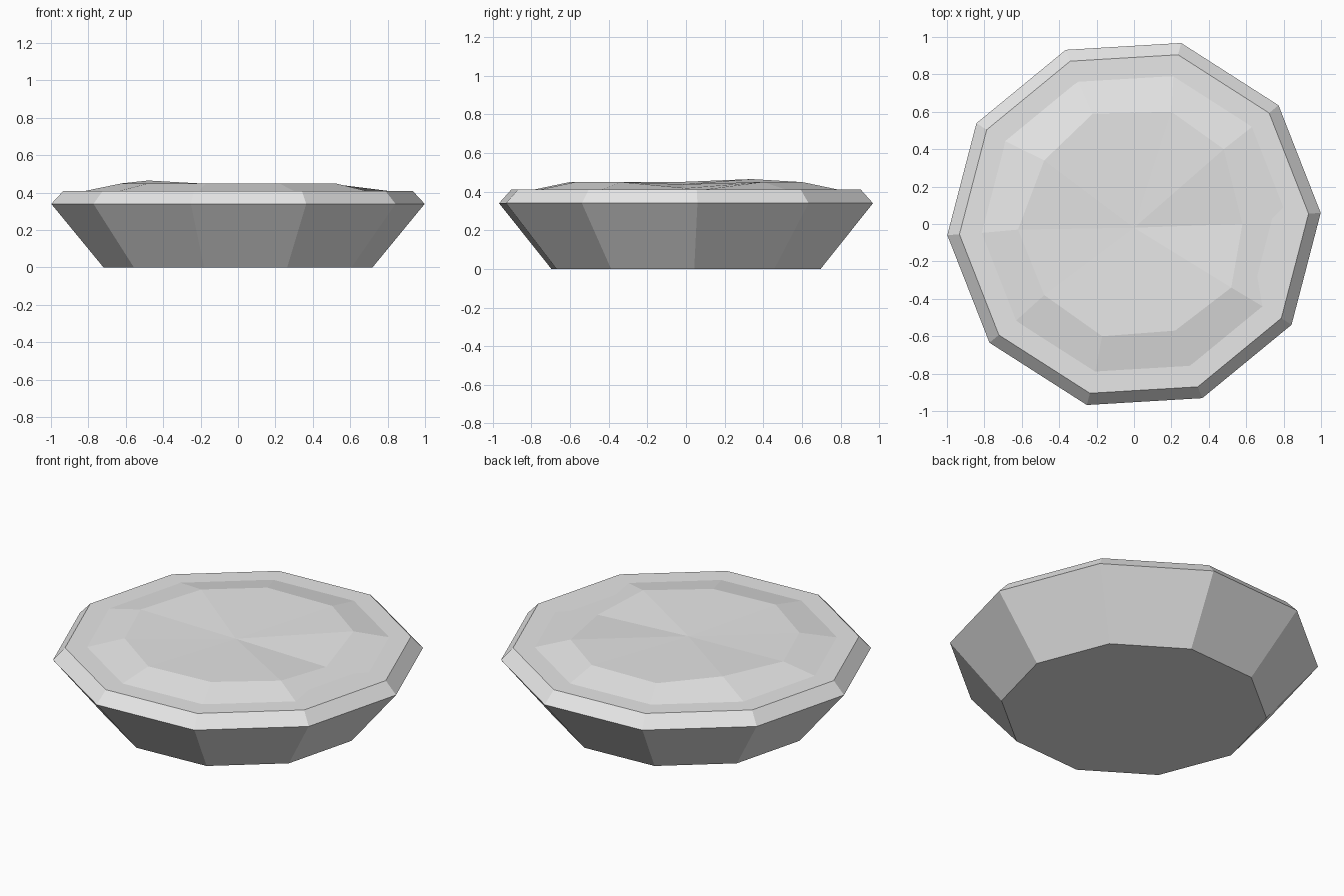
import bpy
import bmesh
from math import cos, sin, radians

cube = bpy.data.objects.get("Cube")
if cube:
    bpy.data.objects.remove(cube, do_unlink=True)

SIDES = 10
TURN = 3.4  # degrees, position of the first corner

stone = bpy.data.materials.new("pale_grey")
stone.use_nodes = True
GREY = (0.8, 0.8, 0.8, 1)
stone.diffuse_color = GREY
stone.node_tree.nodes["Principled BSDF"].inputs["Base Color"].default_value = GREY


def ring(bm, radius, z):
    angles = [radians(TURN + 360 * i / SIDES) for i in range(SIDES)]
    return [bm.verts.new((radius * cos(a), radius * sin(a), z)) for a in angles]


def bridge(bm, lower, upper):
    for i in range(SIDES):
        j = (i + 1) % SIDES
        bm.faces.new((lower[i], lower[j], upper[j], upper[i]))


def finish(bm, name):
    mesh = bpy.data.meshes.new(name)
    bm.to_mesh(mesh)
    bm.free()
    mesh.materials.append(stone)
    obj = bpy.data.objects.new(name, mesh)
    bpy.context.collection.objects.link(obj)


# Flared ten-sided body with a bevelled rim and a flat top
bm = bmesh.new()
profile = [(0.72, 0), (1.0, 0.34), (0.935, 0.41)]
rings = [ring(bm, r, z) for r, z in profile]
for lower, upper in zip(rings, rings[1:]):
    bridge(bm, lower, upper)
bm.faces.new(rings[-1])
bm.faces.new(rings[0][::-1])
finish(bm, "basin")

# Low, uneven mound on top: a foot ring, an irregular crown and a sunken centre
bm = bmesh.new()
foot = ring(bm, 0.84, 0.405)
crown_points = [
    (0.58, 0.0, 0.418), (0.48, 0.40, 0.45), (0.20, 0.60, 0.45),
    (-0.22, 0.59, 0.45), (-0.48, 0.34, 0.465), (-0.62, -0.03, 0.45),
    (-0.48, -0.38, 0.45), (-0.17, -0.60, 0.45), (0.22, -0.57, 0.45),
    (0.52, -0.34, 0.45),
]
crown = [bm.verts.new(p) for p in crown_points]
centre = bm.verts.new((0, -0.02, 0.438))
bridge(bm, foot, crown)
for i in range(SIDES):
    bm.faces.new((crown[i], crown[(i + 1) % SIDES], centre))
finish(bm, "mound")
